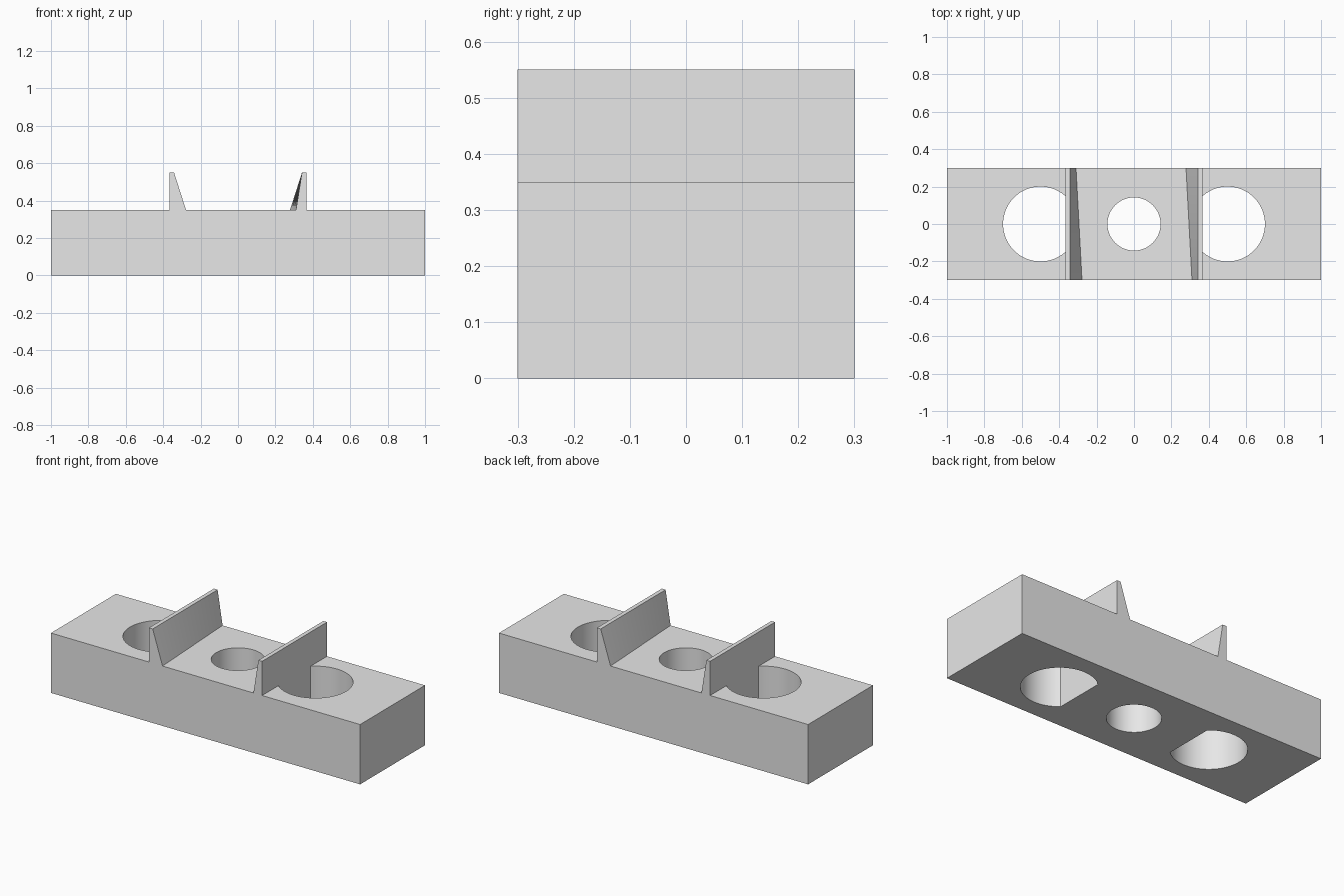
import bpy, bmesh, math

cube = bpy.data.objects.get("Cube")
if cube:
    bpy.data.objects.remove(cube, do_unlink=True)

HALF_DEPTH, BLOCK_TOP, FIN_TOP = 0.3, 0.35, 0.55
FIN_OUTER, FIN_RIDGE = 0.366, 0.342      # ridge thickness of each fin
FOOT_NEAR, FOOT_FAR = 0.31, 0.278        # the inner foot of each fin is skewed

grey = bpy.data.materials.new("plain grey")
grey.use_nodes = True
grey.diffuse_color = (0.8, 0.8, 0.8, 1)
grey.node_tree.nodes["Principled BSDF"].inputs["Base Color"].default_value = (0.8, 0.8, 0.8, 1)


def make_object(name, bm):
    bmesh.ops.recalc_face_normals(bm, faces=bm.faces)
    mesh = bpy.data.meshes.new(name)
    bm.to_mesh(mesh)
    bm.free()
    mesh.materials.append(grey)
    obj = bpy.data.objects.new(name, mesh)
    bpy.context.collection.objects.link(obj)
    return obj


def prism(name, outline, bottom, top):
    bm = bmesh.new()
    face = bm.faces.new([bm.verts.new((x, y, bottom)) for x, y in outline])
    side = bmesh.ops.extrude_face_region(bm, geom=[face])["geom"]
    verts = [g for g in side if isinstance(g, bmesh.types.BMVert)]
    bmesh.ops.translate(bm, verts=verts, vec=(0, 0, top - bottom))
    return make_object(name, bm)


def arc(cx, radius, start, end, steps):
    angles = [start + (end - start) * i / steps for i in range(steps + 1)]
    return [(cx + radius * math.cos(a), radius * math.sin(a)) for a in angles]


def shade(obj):
    bpy.ops.object.select_all(action="DESELECT")
    obj.select_set(True)
    bpy.context.view_layer.objects.active = obj
    bpy.ops.object.shade_smooth_by_angle(angle=math.radians(30))


# Block
w, d = 1.0, HALF_DEPTH
block = prism("block", [(-w, -d), (w, -d), (w, d), (-w, d)], 0, BLOCK_TOP)

# Round centre hole and two side holes, each flattened below its fin
cut = math.acos((FIN_OUTER - 0.5) / 0.2)
side_hole = arc(0.5, 0.2, -cut, cut, 64)
outlines = {
    "centre_hole_cutter": arc(0, 0.142, 0, math.tau, 64)[:-1],
    "left_hole_cutter": side_hole,
    "right_hole_cutter": [(-x, -y) for x, y in side_hole],
}
for name, outline in outlines.items():
    cutter = prism(name, outline, -0.1, BLOCK_TOP + 0.1)
    cutter.hide_render = True
    mod = block.modifiers.new(name, "BOOLEAN")
    mod.operation, mod.solver, mod.object = "DIFFERENCE", "EXACT", cutter
    bpy.context.view_layer.objects.active = block
    bpy.ops.object.modifier_apply(modifier=name)
    bpy.data.objects.remove(cutter, do_unlink=True)
shade(block)


# Fins: lofted sections whose inner foot drifts along the depth
def fin(name, turn):
    bm = bmesh.new()
    steps, rings = 16, []
    for i in range(steps + 1):
        t = i / steps
        y = -HALF_DEPTH + 2 * HALF_DEPTH * t
        foot = FOOT_NEAR + (FOOT_FAR - FOOT_NEAR) * t
        section = [(foot, BLOCK_TOP), (FIN_RIDGE, FIN_TOP),
                   (FIN_OUTER, FIN_TOP), (FIN_OUTER, BLOCK_TOP)]
        rings.append([bm.verts.new((turn * x, turn * y, z)) for x, z in section])
    for a, b in zip(rings, rings[1:]):
        for k in range(3):
            bm.faces.new((a[k], a[k + 1], b[k + 1], b[k]))
    bm.faces.new(rings[0])
    bm.faces.new(rings[-1])
    shade(make_object(name, bm))


fin("left_fin", 1)
fin("right_fin", -1)
